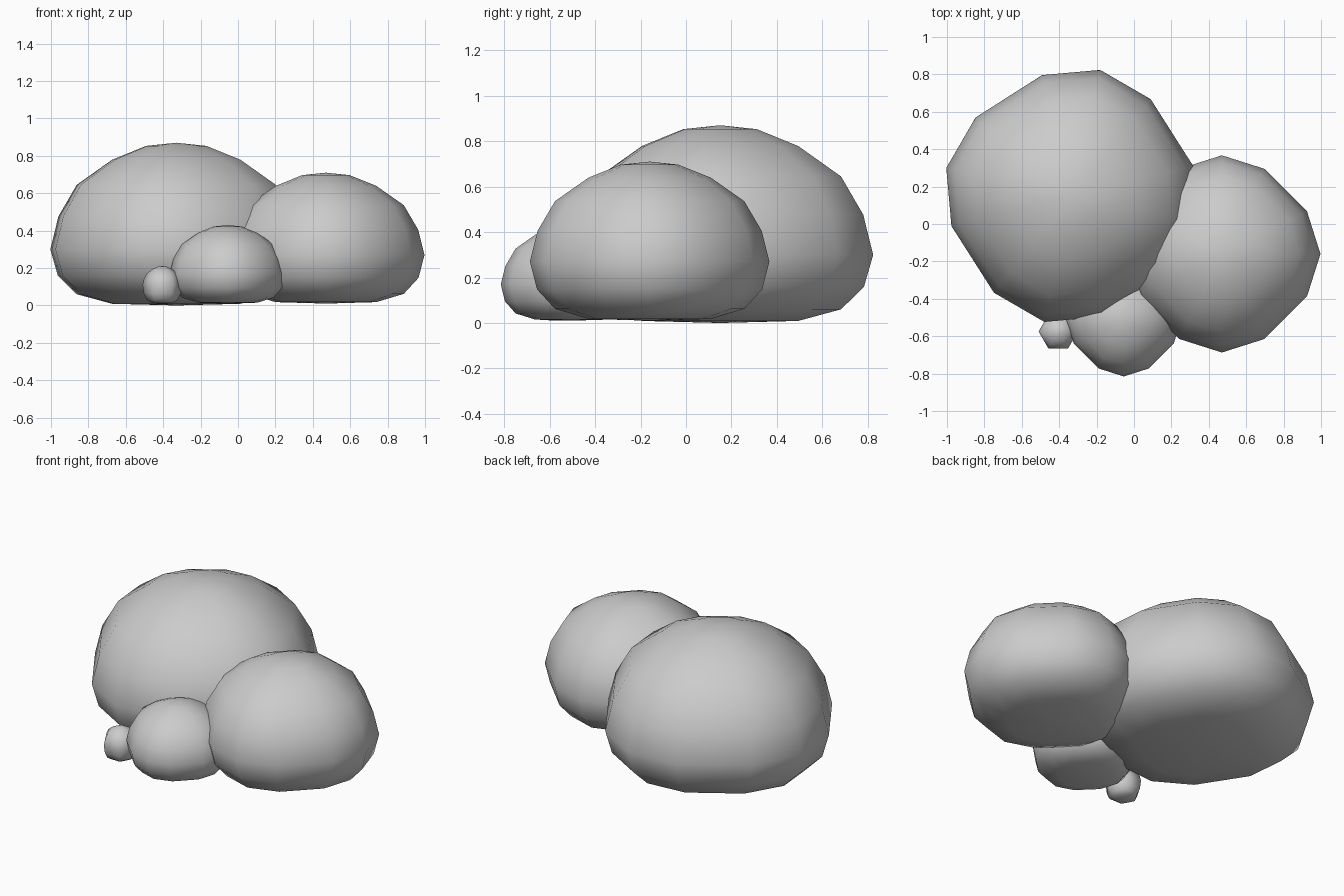
import bpy, bmesh
from math import sin, cos, radians

if "Cube" in bpy.data.objects:
    bpy.data.objects.remove(bpy.data.objects["Cube"])

# Rock profile from bottom to top: (radius factor, height factor about the waist)
PROFILE = [(0.51, -0.97), (0.79, -0.80), (0.94, -0.47), (1.0, 0.0),
           (0.935, 0.31), (0.79, 0.605), (0.51, 0.84), (0.24, 0.97)]

# Outlines seen from above: (angle, radius factor)
TWELVE = [(q * 90 + a, r) for q in range(4)
          for a, r in ((0, 1.0), (26.5, 0.965), (63.5, 0.965))]
SIX = [(a, 1.0) for a in range(0, 360, 60)]


def rock(name, center, radius, bottom, waist, top, turn=0, outline=TWELVE):
    """Rounded boulder with a flattened underside."""
    bm = bmesh.new()
    n = len(outline)

    def z_at(h):
        return waist + h * (top - waist if h > 0 else waist - bottom)

    rings = []
    for pr, h in PROFILE:
        ring = []
        for a, r in outline:
            t = radians(a + turn)
            d = radius * pr * r
            ring.append(bm.verts.new((center[0] + d * cos(t),
                                      center[1] + d * sin(t), z_at(h))))
        rings.append(ring)
    low = bm.verts.new((*center, bottom))
    high = bm.verts.new((*center, top))
    for i in range(n):
        j = (i + 1) % n
        for a, b in zip(rings, rings[1:]):
            bm.faces.new((a[i], a[j], b[j], b[i]))
        bm.faces.new((low, rings[0][j], rings[0][i]))
        bm.faces.new((high, rings[-1][i], rings[-1][j]))
    for f in bm.faces:
        f.smooth = True
    mesh = bpy.data.meshes.new(name)
    bm.to_mesh(mesh)
    bm.free()
    obj = bpy.data.objects.new(name, mesh)
    bpy.context.collection.objects.link(obj)
    return obj


# Cluster of four boulders
rock("large_rock", (-0.33, 0.15), 0.69, 0.0, 0.30, 0.87, turn=-12.5)
rock("medium_rock", (0.47, -0.16), 0.527, 0.01, 0.27, 0.71)
rock("small_rock", (-0.055, -0.505), 0.31, 0.01, 0.17, 0.43)
rock("pebble", (-0.405, -0.575), 0.105, 0.01, 0.11, 0.21, outline=SIX)
